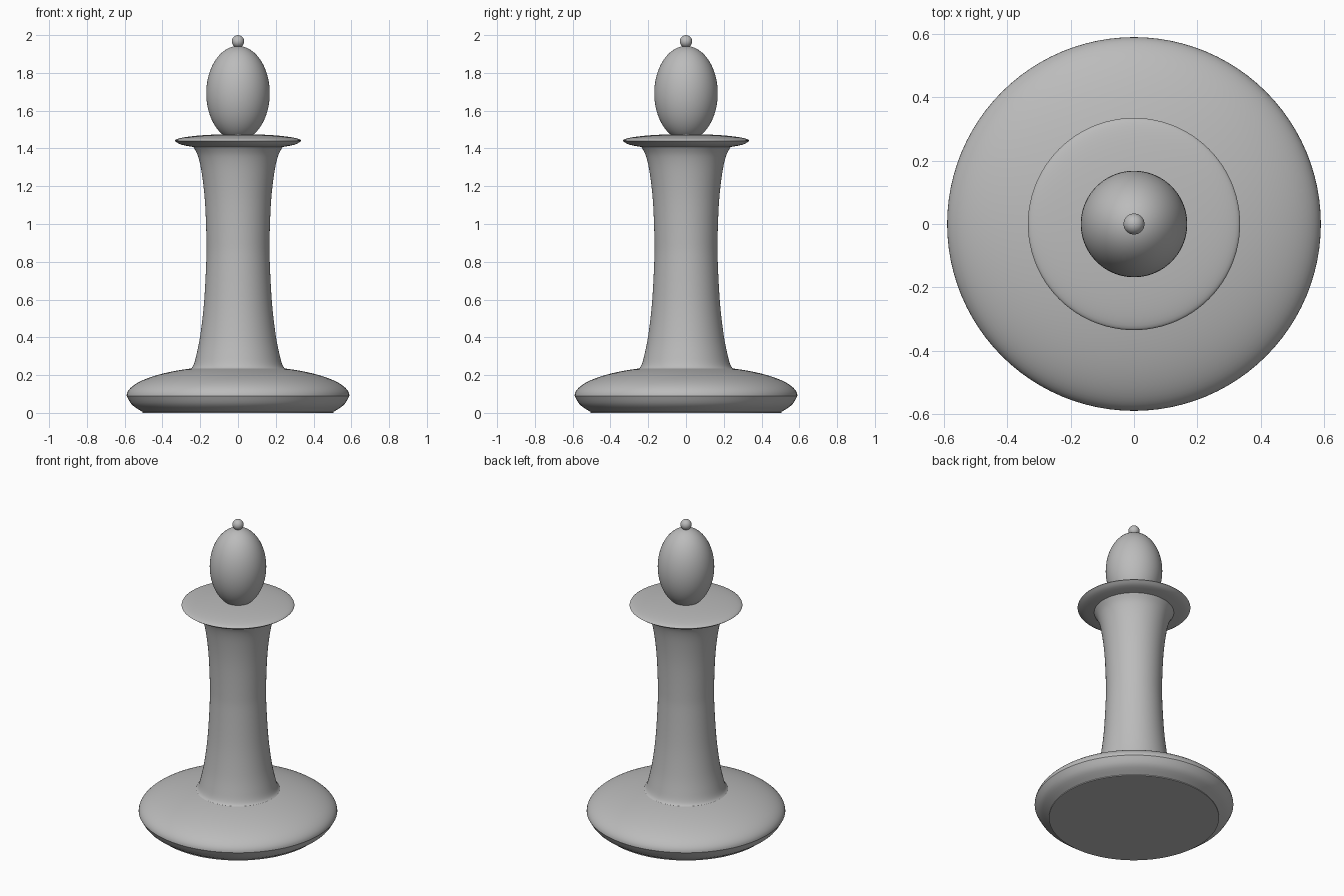
import bpy
from math import sin, cos, pi, radians

if "Cube" in bpy.data.objects:
    bpy.data.objects.remove(bpy.data.objects["Cube"], do_unlink=True)

GREY = (0.5, 0.5, 0.5, 1)
mat = bpy.data.materials.new("plain grey")
mat.use_nodes = True
mat.diffuse_color = GREY
mat.node_tree.nodes["Principled BSDF"].inputs["Base Color"].default_value = GREY
SIDES = 96


def arc(radius, height, z, start, end, steps=16):
    """Points on an ellipse about the axis, angles in degrees from the rim."""
    angles = [radians(start + (end - start) * i / steps) for i in range(steps + 1)]
    return [(max(radius * cos(a), 0), z + height * sin(a)) for a in angles]


def smooth_path(points, steps=6):
    """Catmull-Rom curve through the given profile points."""
    ends = [points[0]] + points + [points[-1]]
    path = []
    for a, b, c, d in zip(ends, ends[1:], ends[2:], ends[3:]):
        for i in range(steps):
            t = i / steps
            path.append(tuple(
                0.5 * (2 * q + (r - p) * t + (2 * p - 5 * q + 4 * r - s) * t**2
                       + (3 * q - p - 3 * r + s) * t**3)
                for p, q, r, s in zip(a, b, c, d)))
    return path + [points[-1]]


def lathe(name, profile):
    """Spin a bottom-to-top profile of (radius, z) about the z axis."""
    verts, rings, faces = [], [], []
    for r, z in profile:
        first = len(verts)
        if r < 1e-4:
            verts.append((0, 0, z))
            rings.append([first] * SIDES)
        else:
            verts += [(r * cos(2 * pi * i / SIDES), r * sin(2 * pi * i / SIDES), z)
                      for i in range(SIDES)]
            rings.append(list(range(first, first + SIDES)))
    for low, high in zip(rings, rings[1:]):
        for i in range(SIDES):
            j = (i + 1) % SIDES
            quad = [low[i], low[j], high[j], high[i]]
            faces.append(list(dict.fromkeys(quad)))
    mesh = bpy.data.meshes.new(name)
    mesh.from_pydata(verts, [], faces)
    mesh.materials.append(mat)
    obj = bpy.data.objects.new(name, mesh)
    bpy.context.collection.objects.link(obj)
    bpy.ops.object.select_all(action="DESELECT")
    obj.select_set(True)
    bpy.context.view_layer.objects.active = obj
    bpy.ops.object.shade_smooth_by_angle(angle=radians(30))
    return obj


# Wide base: flat underside, bevelled lower edge, domed top
lathe("base", [(0, 0), (0.505, 0)]
      + smooth_path([(0.505, 0.005), (0.56, 0.042), (0.59, 0.09)], 4)
      + arc(0.59, 0.16, 0.09, 0, 90, 24)[1:])

# Waisted column, flared at both ends
lathe("column", smooth_path([
    (0.255, 0.23), (0.237, 0.25), (0.222, 0.3), (0.2, 0.41), (0.18, 0.58),
    (0.168, 0.8), (0.167, 0.92), (0.175, 1.12), (0.192, 1.27),
    (0.212, 1.36), (0.238, 1.41)]))

# Thin disc collar with a sharp rim
lathe("collar", [(0, 1.405), (0.22, 1.405)]
      + smooth_path([(0.22, 1.405), (0.3, 1.42), (0.335, 1.44)], 4)
      + arc(0.335, 0.036, 1.44, 0, 90)[1:])

# Egg-shaped head and small ball on top
lathe("head", arc(0.168, 0.25, 1.692, -90, 90, 40))
lathe("finial_ball", arc(0.033, 0.033, 1.967, -90, 90, 20))
